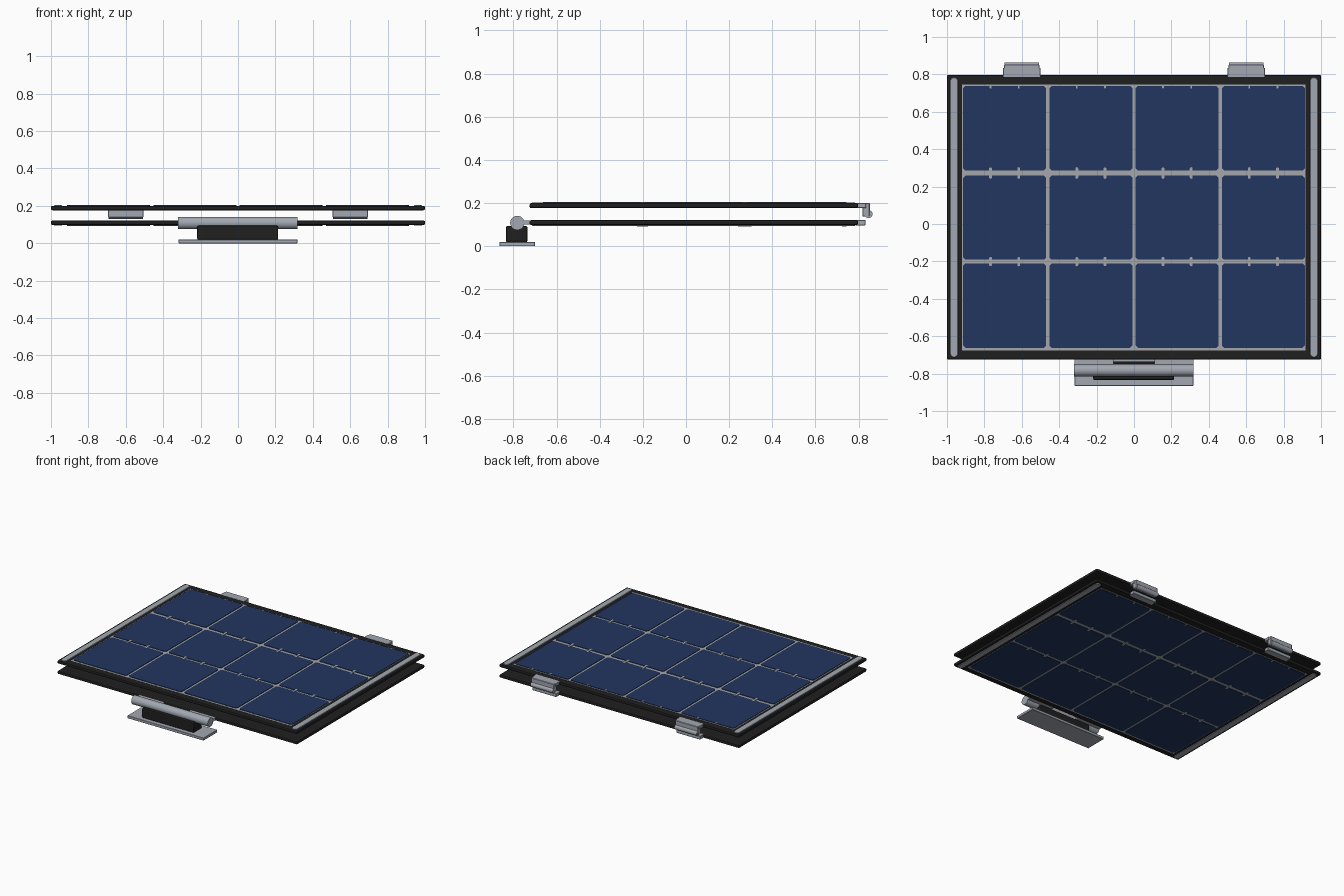
import bpy, bmesh, math
from mathutils import Vector

if "Cube" in bpy.data.objects:
    bpy.data.objects.remove(bpy.data.objects["Cube"])


def material(name, rgb):
    m = bpy.data.materials.new(name)
    m.diffuse_color = (*rgb, 1)
    m.use_nodes = True
    m.node_tree.nodes["Principled BSDF"].inputs["Base Color"].default_value = m.diffuse_color
    return m


BLACK = material("black frame", (0.014, 0.014, 0.014))
BLUE = material("cell blue", (0.016, 0.037, 0.118))
METAL = material("brushed metal", (0.36, 0.39, 0.44))
SHEET = material("pale backing", (0.38, 0.39, 0.41))


def finish(name, bm, mat, bevel=0, segments=2):
    bmesh.ops.recalc_face_normals(bm, faces=bm.faces)
    me = bpy.data.meshes.new(name)
    bm.to_mesh(me)
    bm.free()
    me.materials.append(mat)
    ob = bpy.data.objects.new(name, me)
    bpy.context.collection.objects.link(ob)
    if bevel:
        mod = ob.modifiers.new("bevel", 'BEVEL')
        mod.width, mod.segments = bevel, segments
    return ob


def prism(bm, outline, z0, z1):
    """Extrude a flat outline from z0 to z1."""
    face = bm.faces.new([bm.verts.new((x, y, z0)) for x, y in outline])
    ext = bmesh.ops.extrude_face_region(bm, geom=[face])["geom"]
    verts = [v for v in ext if isinstance(v, bmesh.types.BMVert)]
    bmesh.ops.translate(bm, verts=verts, vec=(0, 0, z1 - z0))


def box(name, x0, x1, y0, y1, z0, z1, mat, bevel=0, segments=2):
    bm = bmesh.new()
    prism(bm, [(x0, y0), (x1, y0), (x1, y1), (x0, y1)], z0, z1)
    return finish(name, bm, mat, bevel, segments)


def rod(name, x0, x1, y, z, r, mat):
    """Round bar lying along x."""
    bpy.ops.mesh.primitive_cylinder_add(vertices=32, radius=r, depth=x1 - x0,
                                        location=((x0 + x1) / 2, y, z),
                                        rotation=(0, math.pi / 2, 0))
    ob = bpy.context.object
    ob.name = name
    ob.data.materials.append(mat)
    bpy.ops.object.shade_smooth_by_angle()


def capsule(cx, y0, y1, r, n=8):
    pts = []
    for cy, start in ((y1 - r, 0), (y0 + r, math.pi)):
        for i in range(n + 1):
            a = start + math.pi * i / n
            pts.append((cx + r * math.cos(a), cy + r * math.sin(a)))
    return pts


def chamfered(x0, x1, y0, y1, c):
    return [(x0 + c, y0), (x1 - c, y0), (x1, y0 + c), (x1, y1 - c),
            (x1 - c, y1), (x0 + c, y1), (x0, y1 - c), (x0, y0 + c)]


COLS = [-0.913 + 0.461 * i for i in range(4)]
ROWS = [(-0.662, -0.211), (-0.191, 0.259), (0.286, 0.738)]
CELL = 0.443


def panel(label, zc, side):
    """One panel; its cells face up (side 1) or down (side -1)."""
    z = lambda d: zc + side * d
    box(label + "_frame", -1, 1, -0.725, 0.797, zc - 0.0125, zc + 0.0105, BLACK, 0.007) \
        if side > 0 else \
        box(label + "_frame", -1, 1, -0.725, 0.797, zc - 0.0105, zc + 0.0125, BLACK, 0.007)
    # Pale sheet behind the cells
    box(label + "_backing", -0.92, 0.917, -0.677, 0.746, z(0.004), z(0.0112), SHEET)
    # Grid of cells with clipped corners
    bm = bmesh.new()
    for x in COLS:
        for y0, y1 in ROWS:
            prism(bm, chamfered(x, x + CELL, y0, y1, 0.012), z(0.008), z(0.0155))
    finish(label + "_cells", bm, BLUE)
    # Small connector tabs bridging the rows
    bm = bmesh.new()
    for x in COLS:
        for f in (0.33, 0.67):
            cx = x + CELL * f
            for cy, h in ((-0.201, 0.025), (0.2725, 0.031)):
                prism(bm, capsule(cx, cy - h, cy + h, 0.008, 6), z(0.01), z(0.0163))
            prism(bm, capsule(cx, 0.724, 0.744, 0.005, 4), z(0.01), z(0.0163))
    finish(label + "_cell_tabs", bm, SHEET)
    # Rounded rails along both short edges
    bm = bmesh.new()
    for cx in (-0.962, 0.962):
        prism(bm, capsule(cx, -0.713, 0.784, 0.021), z(0.004), z(0.0145))
    finish(label + "_side_rails", bm, METAL, 0.002, 1)


panel("upper_panel", 0.189, 1)
panel("lower_panel", 0.1085, -1)

# Rear hinges joining the two panels
for i, cx in enumerate((-0.6, 0.6)):
    n = "left_hinge" if i == 0 else "right_hinge"
    box(n + "_upper_leaf", cx - 0.1, cx + 0.1, 0.785, 0.835, 0.177, 0.2, METAL, 0.002, 1)
    box(n + "_drop_plate", cx - 0.095, cx + 0.095, 0.817, 0.852, 0.138, 0.2, METAL, 0.003, 1)
    rod(n + "_barrel", cx - 0.093, cx + 0.093, 0.846, 0.149, 0.0185, METAL)
    box(n + "_lower_leaf", cx - 0.1, cx + 0.1, 0.785, 0.832, 0.097, 0.122, METAL, 0.002, 1)

# Front mount: base plate, block, pivot tube and links to the lower panel
box("base_plate", -0.318, 0.318, -0.865, -0.70, 0.0, 0.02, METAL, 0.002, 1)
box("mount_block", -0.218, 0.215, -0.835, -0.735, 0.018, 0.094, BLACK, 0.008)
rod("pivot_tube", -0.32, 0.318, -0.782, 0.108, 0.033, METAL)
for n, x0, x1 in (("left_link", -0.318, -0.11), ("right_link", 0.11, 0.318)):
    box(n, x0, x1, -0.765, -0.715, 0.1, 0.12, METAL)
